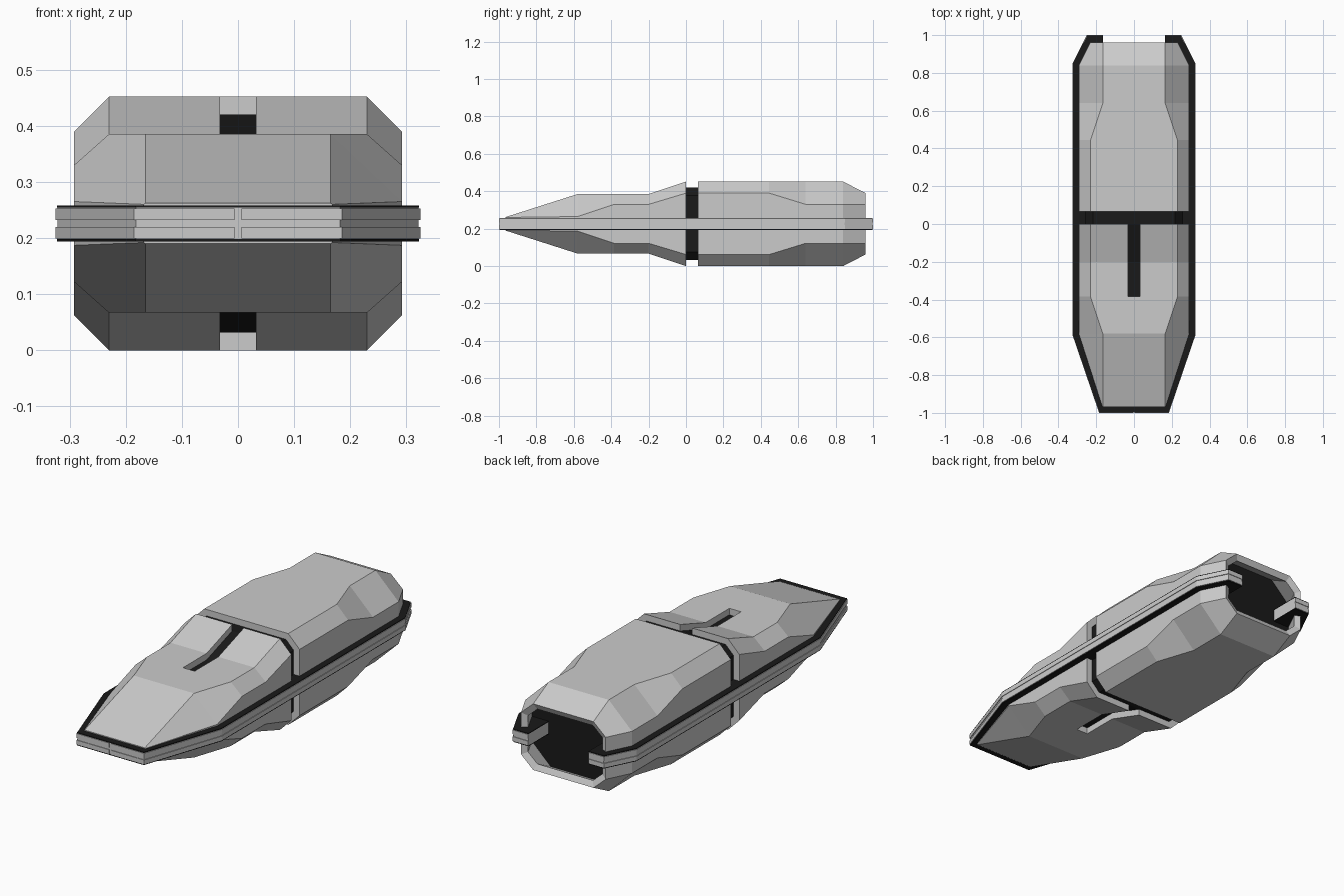
import bpy

if "Cube" in bpy.data.objects:
    bpy.data.objects.remove(bpy.data.objects["Cube"])

MID = 0.226      # height of the symmetry plane
GAP = 0.032      # panel thickness / half slot width

black = bpy.data.materials.new("black")
black.diffuse_color = (0.01, 0.01, 0.01, 1)
black.use_nodes = True
black.node_tree.nodes["Principled BSDF"].inputs["Base Color"].default_value = black.diffuse_color


def make(name, verts, faces, axes=(False, False, True), mat=None):
    me = bpy.data.meshes.new(name)
    me.from_pydata(verts, [], faces)
    ob = bpy.data.objects.new(name, me)
    ob.location.z = MID
    bpy.context.collection.objects.link(ob)
    if mat:
        me.materials.append(mat)
    ob["axes"] = [int(a) for a in axes]
    return ob


def mirror(ob):
    m = ob.modifiers.new("mirror", 'MIRROR')
    m.use_axis = [bool(a) for a in ob["axes"]]
    return ob


def loft(name, stations, solid=True, mat=None):
    """Skin half-octagon sections given as (y, top z, top x, knee z, side x)."""
    verts, faces = [], []
    for y, tz, tx, kz, sx in stations:
        half = [(sx, 0), (sx, kz), (tx, tz)]
        verts += [(-x, y, z) for x, z in half] + [(x, y, z) for x, z in reversed(half)]
    for j in range(len(stations) - 1):
        for i in range(6 if solid else 5):
            k = (i + 1) % 6
            a, b = j * 6, j * 6 + 6
            faces.append((a + i, a + k, b + k, b + i))
    if solid:
        n = len(verts)
        faces += [tuple(range(5, -1, -1)), tuple(range(n - 6, n))]
    return make(name, verts, faces, mat=mat)


def prism(name, outline, z0, z1, axes, mat=None):
    n = len(outline)
    verts = [(x, y, z) for z in (z0, z1) for x, y in outline]
    faces = [tuple(range(n - 1, -1, -1)), tuple(range(n, 2 * n))]
    faces += [(i, (i + 1) % n, n + (i + 1) % n, n + i) for i in range(n)]
    return make(name, verts, faces, axes, mat)


front = [(-0.965, 0.036, 0.165, 0.034, 0.168),
         (-0.58, 0.159, 0.165, 0.039, 0.292),
         (-0.385, 0.159, 0.23, 0.104, 0.292),
         (-0.2, 0.159, 0.23, 0.104, 0.292),
         (0.0, 0.226, 0.23, 0.164, 0.292)]
rear = [(0.065, 0.226, 0.23, 0.164, 0.292),
        (0.445, 0.226, 0.23, 0.164, 0.292),
        (0.64, 0.226, 0.165, 0.104, 0.292),
        (0.84, 0.226, 0.165, 0.104, 0.292),
        (0.96, 0.164, 0.165, 0.104, 0.232)]

# front hull with centre slot
front_hull = loft("front_hull", front)
slot = prism("slot_cutter", [(-GAP, -0.385), (GAP, -0.385), (GAP, 0.03), (-GAP, 0.03)],
             -0.1, 0.3, (0, 0, 0))
slot.hide_render = True
slot.hide_viewport = True
slot.display_type = 'WIRE'
cut = front_hull.modifiers.new("slot", 'BOOLEAN')
cut.operation = 'DIFFERENCE'
cut.solver = 'EXACT'
cut.object = slot
mirror(front_hull)

# rear hull: open shell
rear_hull = loft("rear_hull", rear, solid=False)
sol = rear_hull.modifiers.new("wall", 'SOLIDIFY')
sol.thickness = GAP
sol.offset = -1
sol.use_even_offset = True
mirror(rear_hull)

# black inner core seen in slot, gap and rear opening
core = [(y, tz - GAP, tx - 0.013, kz - 0.013, sx - GAP)
        for y, tz, tx, kz, sx in front[1:] + rear[:-1]]
mirror(loft("inner_core", core, mat=black))


# rim around the waist, open at the rear
def rim_outline(inset, x0):
    d = inset
    return [(x0, -1 + d), (0.185 - d, -1 + d), (0.325 - d, -0.59), (0.325 - d, 0.85 - d / 2),
            (0.25 - d, 1 - d), (0.165, 1 - d), (0.165, 0.82), (x0, 0.82)]


both = (1, 0, 1)
mirror(prism("rim_body", rim_outline(0.003, 0), 0, 0.028, both))
mirror(prism("rim_cover", rim_outline(0.002, 0), 0.028, 0.032, both, black))
mirror(prism("rim_strip", rim_outline(0, 0.006), 0.006, 0.027, both))
